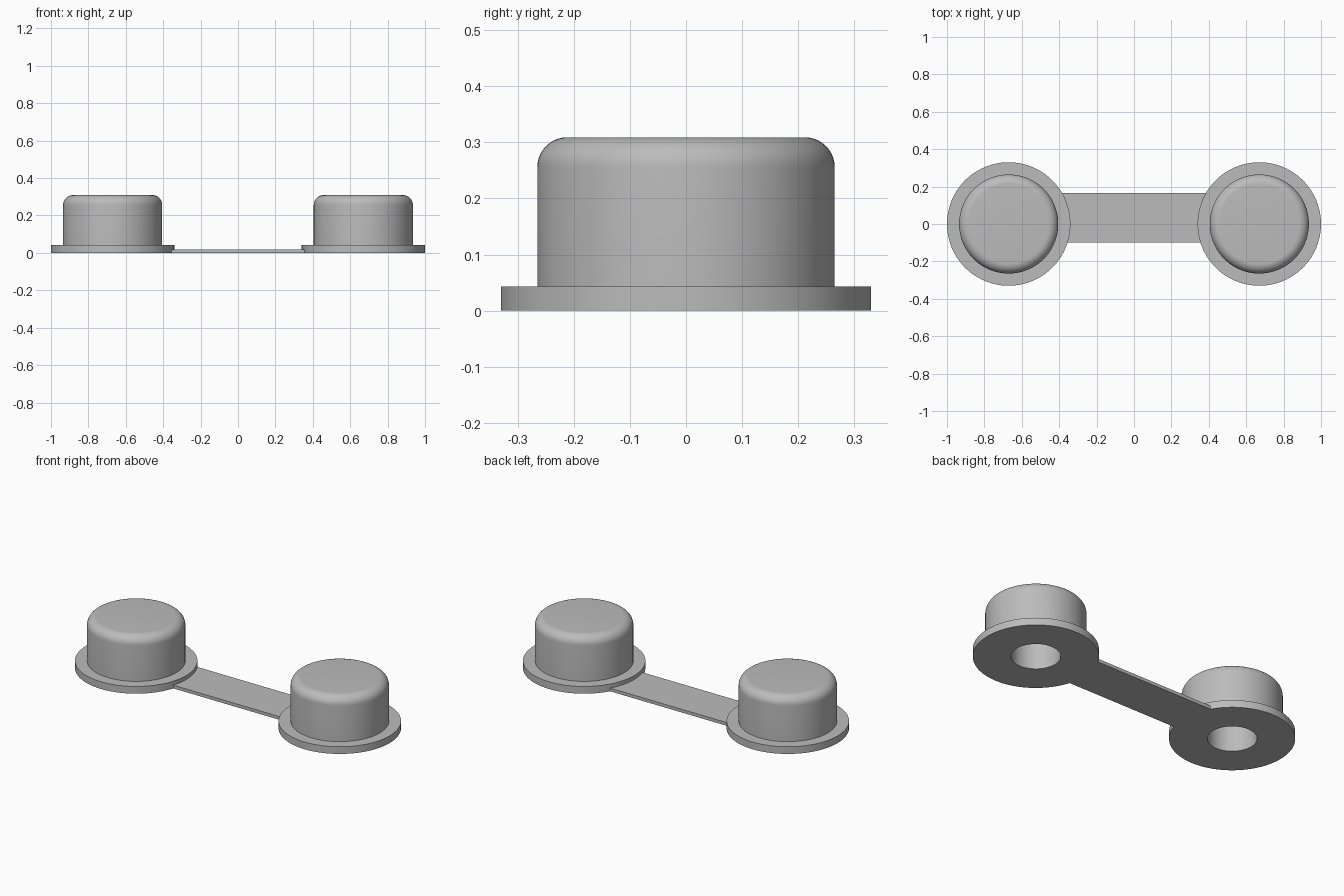
import bpy
import bmesh
from math import sin, cos, pi, asin, radians
from mathutils import Vector, Matrix

cube = bpy.data.objects.get("Cube")
if cube:
    bpy.data.objects.remove(cube)

GREY = (0.5, 0.5, 0.5, 1)
rubber = bpy.data.materials.new("grey rubber")
rubber.use_nodes = True
rubber.diffuse_color = GREY
rubber.node_tree.nodes["Principled BSDF"].inputs["Base Color"].default_value = GREY

SEGMENTS = 96
CENTRE = 0.67                          # cap centre distance from the middle
FLANGE_R, FLANGE_H = 0.33, 0.043
CAP_R, CAP_H, FILLET = 0.265, 0.309, 0.053
HOLE_R, HOLE_H = 0.13, 0.25
STRAP_FRONT, STRAP_BACK, STRAP_H = -0.1, 0.165, 0.019


def finish(bm, name):
    bmesh.ops.remove_doubles(bm, verts=bm.verts, dist=1e-5)
    bmesh.ops.recalc_face_normals(bm, faces=bm.faces)
    mesh = bpy.data.meshes.new(name)
    bm.to_mesh(mesh)
    bm.free()
    mesh.materials.append(rubber)
    obj = bpy.data.objects.new(name, mesh)
    bpy.context.collection.objects.link(obj)
    bpy.ops.object.select_all(action='DESELECT')
    obj.select_set(True)
    bpy.context.view_layer.objects.active = obj
    bpy.ops.object.shade_smooth_by_angle(angle=radians(30))
    return obj


def build_cap(name, x):
    # Hollow flanged cap: half section from the hole's roof to the rounded top
    profile = [(0, HOLE_H), (HOLE_R, HOLE_H), (HOLE_R, 0), (FLANGE_R, 0),
               (FLANGE_R, FLANGE_H), (CAP_R, FLANGE_H)]
    for i in range(11):
        a = i / 10 * pi / 2
        profile.append((CAP_R - FILLET + FILLET * cos(a),
                        CAP_H - FILLET + FILLET * sin(a)))
    profile.append((0, CAP_H))
    bm = bmesh.new()
    verts = [bm.verts.new((r, 0, z)) for r, z in profile]
    edges = [bm.edges.new(pair) for pair in zip(verts, verts[1:])]
    bmesh.ops.spin(bm, geom=verts + edges, cent=(0, 0, 0), axis=(0, 0, 1),
                   angle=2 * pi, steps=SEGMENTS, use_merge=True)
    bmesh.ops.transform(bm, matrix=Matrix.Translation((x, 0, 0)), verts=bm.verts)
    return finish(bm, name)


def build_strap():
    # Flat strap whose ends follow the round flanges
    start, end = asin(STRAP_FRONT / FLANGE_R), asin(STRAP_BACK / FLANGE_R)
    angles = [start + (end - start) * i / 16 for i in range(17)]
    right = [(FLANGE_R * cos(a) - CENTRE, FLANGE_R * sin(a)) for a in angles]
    left = [(-x, y) for x, y in reversed(right)]
    bm = bmesh.new()
    face = bm.faces.new([bm.verts.new((x, y, 0)) for x, y in right + left])
    result = bmesh.ops.extrude_face_region(bm, geom=[face], use_keep_orig=True)
    top = [v for v in result["geom"] if isinstance(v, bmesh.types.BMVert)]
    bmesh.ops.translate(bm, vec=Vector((0, 0, STRAP_H)), verts=top)
    return finish(bm, "strap")


build_cap("left_cap", CENTRE)
build_cap("right_cap", -CENTRE)
build_strap()
